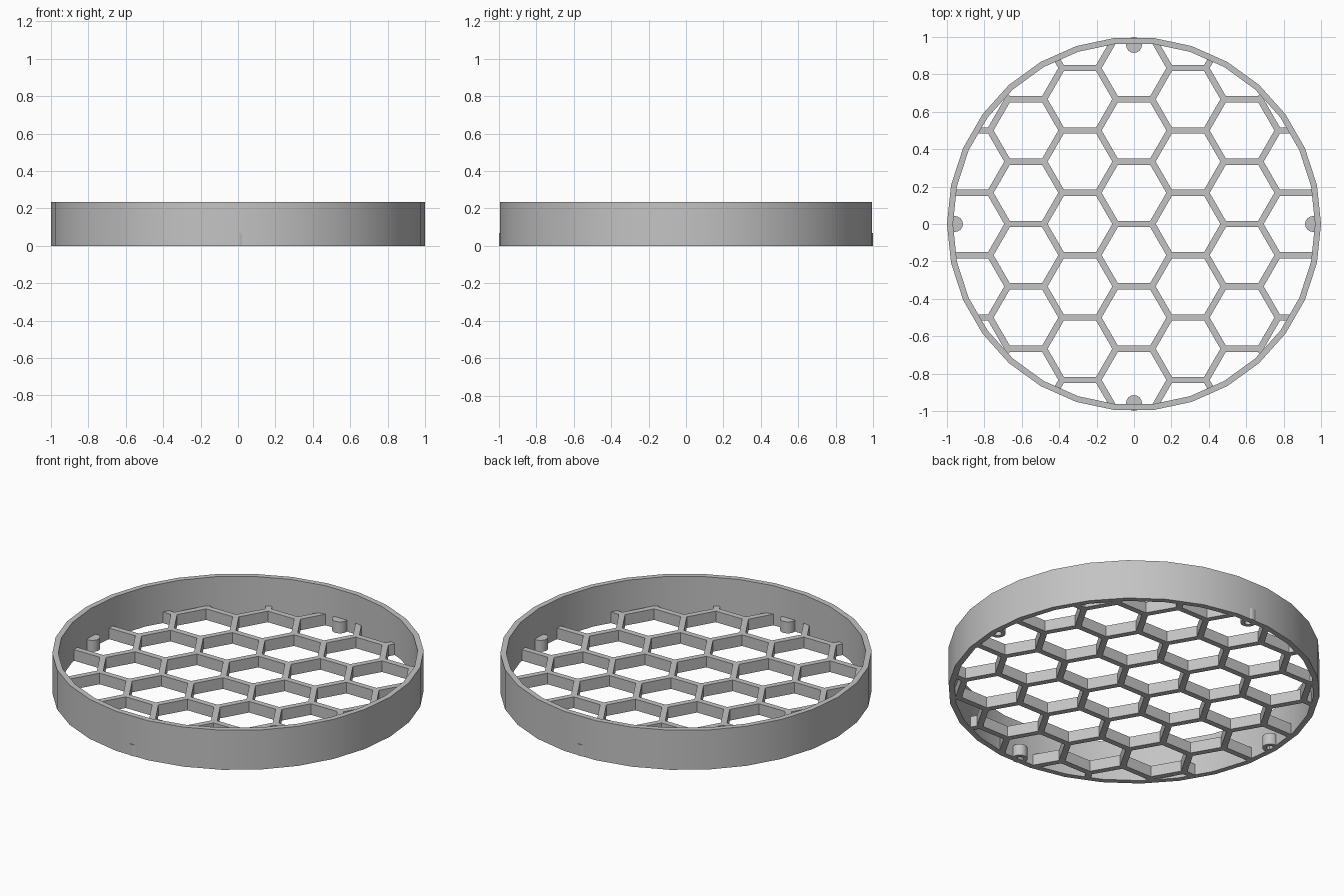
import bpy, bmesh, math

if "Cube" in bpy.data.objects:
    bpy.data.objects.remove(bpy.data.objects["Cube"])

SIDES = 30          # facets of the round wall
OUTER, INNER = 1.0, 0.968
HEIGHT = 0.235      # wall
GRID_H = 0.066      # honeycomb
PITCH = 0.3335      # distance between neighbouring cells
BAR = 0.034         # honeycomb bar width

grey = bpy.data.materials.new("light_grey")
grey.use_nodes = True
grey.diffuse_color = (0.55, 0.55, 0.55, 1)
grey.node_tree.nodes["Principled BSDF"].inputs["Base Color"].default_value = (0.55, 0.55, 0.55, 1)


def lathe(bm, profile, sides, cx=0, cy=0, closed=False):
    """Turn an (r, z) profile around a vertical axis at cx, cy."""
    rings = []
    for r, z in profile:
        if r == 0:
            rings.append([bm.verts.new((cx, cy, z))] * sides)
        else:
            angles = [2 * math.pi * i / sides for i in range(sides)]
            rings.append([bm.verts.new((cx + r * math.cos(a), cy + r * math.sin(a), z))
                          for a in angles])
    pairs = list(zip(rings, rings[1:]))
    if closed:
        pairs.append((rings[-1], rings[0]))
    for low, high in pairs:
        for i in range(sides):
            j = (i + 1) % sides
            corners = dict.fromkeys((low[i], low[j], high[j], high[i]))
            bm.faces.new(list(corners))


def prism(bm, r, z0, z1, sides, cx=0, cy=0):
    lathe(bm, [(0, z0), (r, z0), (r, z1), (0, z1)], sides, cx, cy)


def finish(bm, name):
    bmesh.ops.recalc_face_normals(bm, faces=bm.faces)
    mesh = bpy.data.meshes.new(name)
    bm.to_mesh(mesh)
    bm.free()
    mesh.materials.append(grey)
    obj = bpy.data.objects.new(name, mesh)
    bpy.context.collection.objects.link(obj)
    return obj


def activate(obj):
    bpy.ops.object.select_all(action="DESELECT")
    obj.select_set(True)
    bpy.context.view_layer.objects.active = obj


# Round wall
bm = bmesh.new()
lathe(bm, [(OUTER, 0), (OUTER, HEIGHT), (INNER, HEIGHT), (INNER, 0)], SIDES, closed=True)
wall = finish(bm, "round_wall")

# Honeycomb floor: a disc with hexagonal cells cut through it
bm = bmesh.new()
prism(bm, INNER, 0, GRID_H, SIDES)
honeycomb = finish(bm, "honeycomb_floor")

bm = bmesh.new()
cell_r = (PITCH - BAR) / 2 / math.cos(math.pi / 6)
for col in range(-4, 5):
    x = col * PITCH * math.cos(math.pi / 6)
    for row in range(-4, 5):
        y = (row + (0.5 if col % 2 == 0 else 0)) * PITCH
        if math.hypot(x, y) < INNER + cell_r:
            prism(bm, cell_r, -0.1, GRID_H + 0.1, 6, x, y)
cutter = finish(bm, "cell_cutter")
cutter.hide_render = True

cut = honeycomb.modifiers.new("cells", "BOOLEAN")
cut.operation = "DIFFERENCE"
cut.solver = "EXACT"
cut.object = cutter
activate(honeycomb)
bpy.ops.object.modifier_apply(modifier=cut.name)
bpy.data.objects.remove(cutter)

# Four pegs against the wall, each with a blind hole from below
bm = bmesh.new()
for x, y in ((1, 0), (-1, 0), (0, 1), (0, -1)):
    lathe(bm, [(0, 0.05), (0.02, 0.05), (0.02, 0), (0.042, 0), (0.042, 0.068), (0, 0.068)],
          24, x * 0.957, y * 0.957)
pegs = finish(bm, "mounting_pegs")

for obj in (wall, pegs):
    activate(obj)
    bpy.ops.object.shade_smooth_by_angle(angle=math.radians(30))
